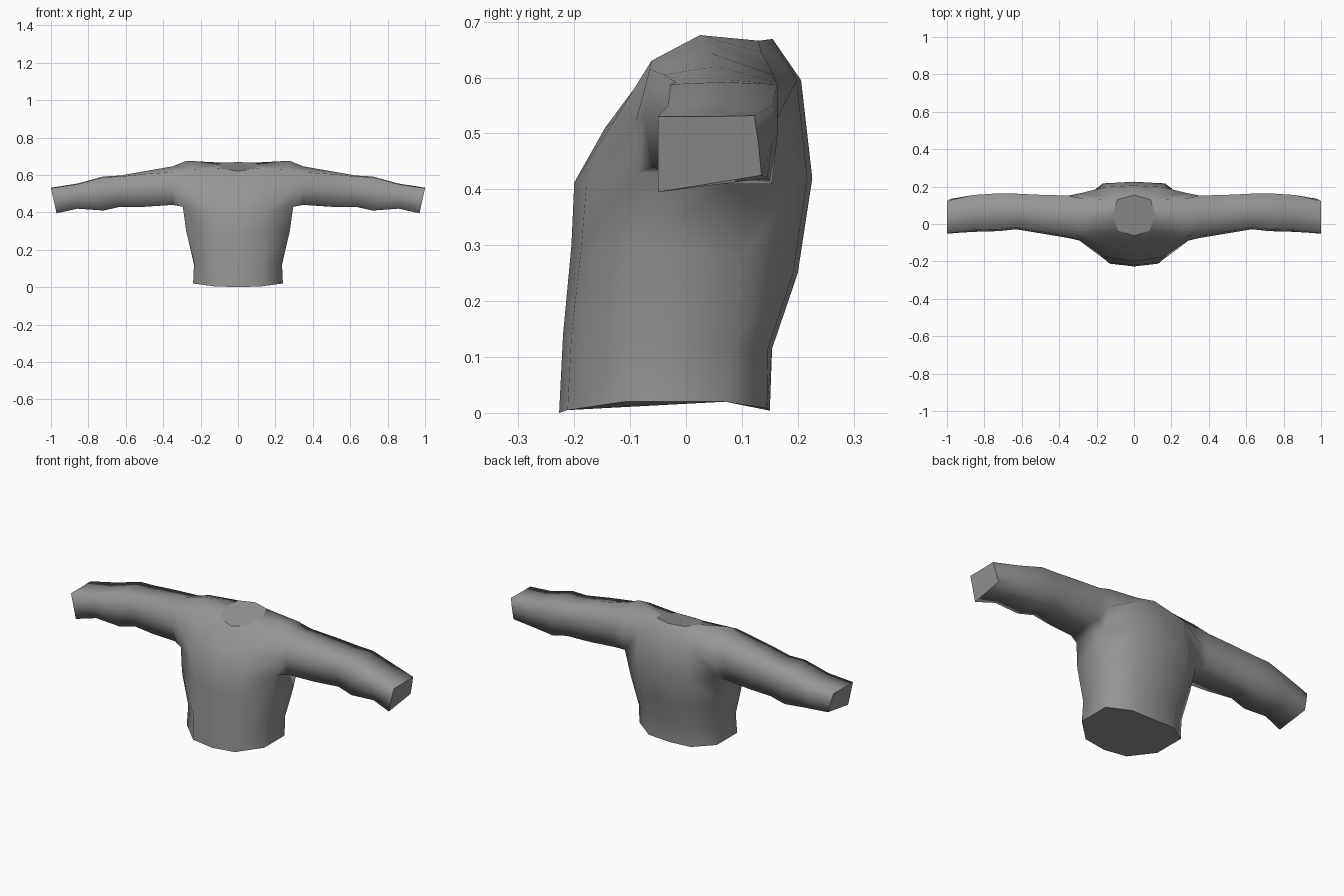
import bpy, bmesh

if "Cube" in bpy.data.objects:
    bpy.data.objects.remove(bpy.data.objects["Cube"])

# One grey cloth colour
cloth = bpy.data.materials.new("grey_cloth")
cloth.diffuse_color = (0.30, 0.30, 0.30, 1)
cloth.use_nodes = True
cloth.node_tree.nodes["Principled BSDF"].inputs["Base Color"].default_value = cloth.diffuse_color

bm = bmesh.new()
skin, caps = [], []


def strip(a, b):
    """Quads between two open rows of points."""
    for i in range(len(a) - 1):
        skin.append(bm.faces.new((a[i], a[i + 1], b[i + 1], b[i])))


def half(rows, centre, side):
    """Turn rows of coordinates into verts; centre-line verts are shared."""
    out = []
    for row in rows:
        verts = []
        for x, y, z in row:
            key = (y, z)
            if x == 0:
                if key not in centre:
                    centre[key] = bm.verts.new((0, y, z))
                verts.append(centre[key])
            else:
                verts.append(bm.verts.new((x * side, y, z)))
        out.append(verts)
    return out


# Half rings of the body: front centre, round the side, back centre
BODY = [
    [(0, -.227, 0), (.13, -.212, .005), (.24, -.11, .02), (.24, .07, .02), (.13, .145, .008), (0, .15, .004)],
    [(0, -.22, .14), (.135, -.205, .14), (.235, -.105, .13), (.235, .08, .12), (.135, .147, .115), (0, .154, .115)],
    [(0, -.205, .30), (.14, -.187, .30), (.277, -.10, .30), (.272, .10, .28), (.15, .192, .25), (0, .20, .25)],
    [(0, -.20, .412), (.15, -.178, .412), (.295, -.085, .43), (.295, .12, .43), (.165, .217, .42), (0, .226, .42)],
]
CHEST_F = [(0, -.145, .51), (.14, -.13, .52), (.285, -.09, .52)]
CHEST_B = [(.285, .165, .53), (.15, .198, .595), (0, .206, .595)]
NECK = [(0, -.063, .62), (.085, -.035, .634), (.114, .05, .655), (.088, .13, .666), (0, .155, .669)]
SHOULDER = [(.27, -.062, .63), (.275, .025, .676), (.27, .135, .645)]

# Sleeve sections: x, front y, back y, bottom z, top z, ridge z
SLEEVE = [
    (.35, -.075, .152, .44, .615, .646),
    (.50, -.050, .156, .43, .605, .620),
    (.63, -.028, .162, .43, .592, .597),
    (.72, -.038, .164, .41, .588, .592),
    (.86, -.042, .155, .42, .550, .554),
]


def section(x, f, b, lo, hi, ridge):
    mid = (lo + hi) / 2
    return [(x, f + .015, lo), (x, f, mid), (x, f + .01, hi), (x, (f + b) / 2, ridge),
            (x, b, hi), (x, b, mid), (x, b - .01, lo)]


CUFF = [(.97, -.05, .395), (.985, -.05, .462), (1, -.05, .53), (1, .035, .53),
        (1, .122, .532), (.988, .13, .48), (.975, .135, .425)]

centre = {}
ends = {}
for side in (1, -1):
    body = half(BODY, centre, side)
    cf, cb, neck, sh = half([CHEST_F, CHEST_B, NECK, SHOULDER], centre, side)
    # Body up to the armpits, then chest and upper back
    for a, b in zip(body, body[1:]):
        strip(a, b)
    strip(body[3][:3], cf)
    strip(body[3][3:], cb)
    # Yoke between chest, shoulder and neckline
    strip(cf, [neck[0], neck[1], sh[0]])
    strip([sh[0], sh[1], sh[2]], neck[1:4])
    strip(cb, [sh[2], neck[3], neck[4]])
    # Sleeve grown from the armhole
    ring = [body[3][2], cf[2], sh[0], sh[1], sh[2], cb[0], body[3][3]]
    for nxt in half([section(*s) for s in SLEEVE] + [CUFF], centre, side):
        strip(ring + ring[:1], nxt + nxt[:1])
        ring = nxt
    caps.append(bm.faces.new(ring))
    ends[side] = (body[0], neck)

# Closed hem and neck opening
for k in (0, 1):
    r, l = ends[1][k], ends[-1][k]
    caps.append(bm.faces.new(r + l[-2:0:-1]))

# Smooth cloth with crisp borders at hem, neck and cuffs
bmesh.ops.recalc_face_normals(bm, faces=bm.faces[:])
for f in skin:
    f.smooth = True
for f in caps:
    for e in f.edges:
        e.smooth = False

mesh = bpy.data.meshes.new("sweater")
bm.to_mesh(mesh)
bm.free()
mesh.materials.append(cloth)
bpy.context.collection.objects.link(bpy.data.objects.new("sweater", mesh))
